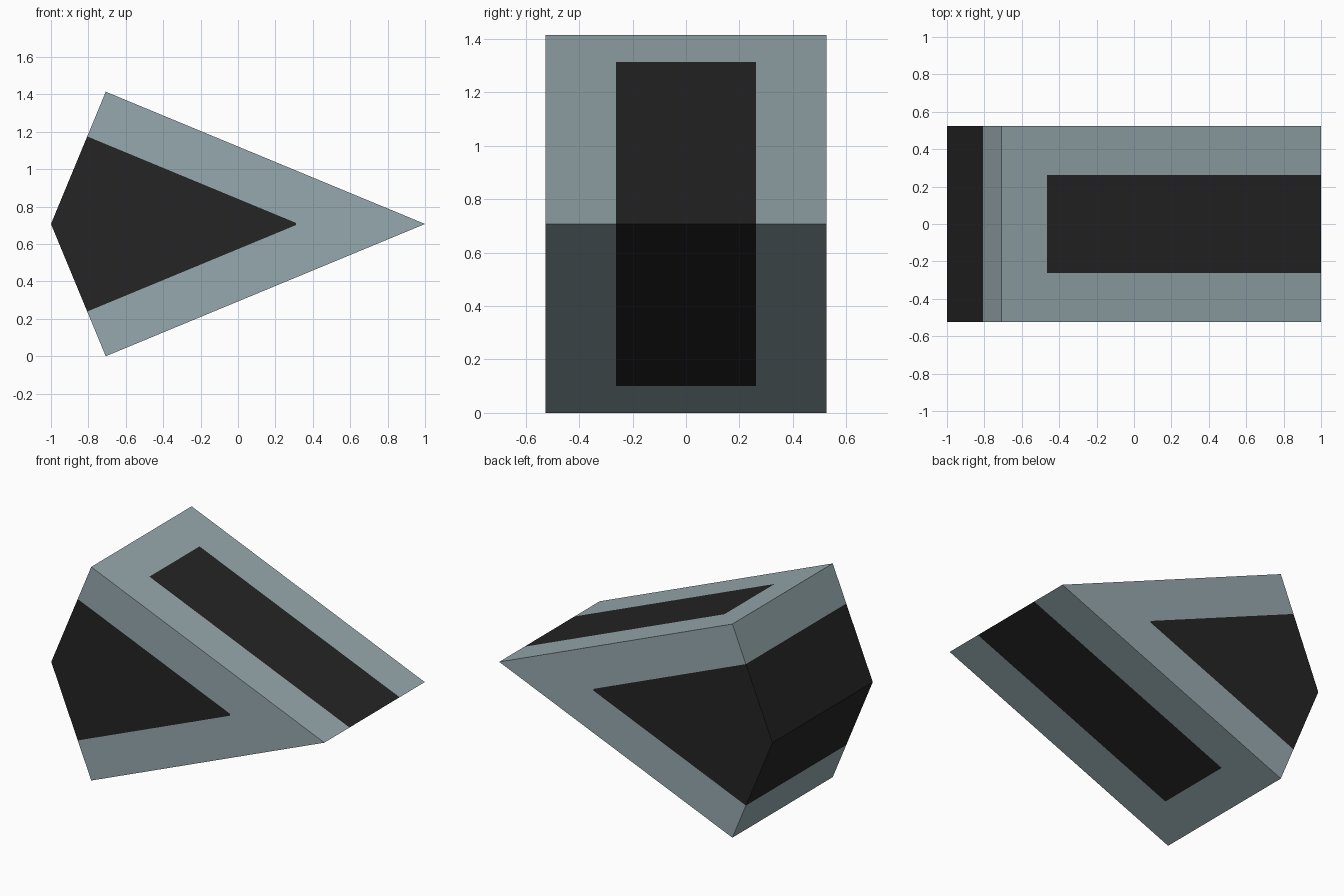
import bpy, bmesh

if "Cube" in bpy.data.objects:
    bpy.data.objects.remove(bpy.data.objects["Cube"])

MID, HALF = 0.7071, 0.525      # centre height, half depth
SLOPE = 0.41421                # slope of the long sides
TIP, TRIM = 0.324, 0.31        # dark end panel: meeting point, blunted tip
STRIP_Y, STRIP_X = 0.262, -0.465


def material(name, rgb):
    m = bpy.data.materials.new(name)
    m.diffuse_color = (*rgb, 1)
    m.use_nodes = True
    m.node_tree.nodes["Principled BSDF"].inputs["Base Color"].default_value = m.diffuse_color
    return m


def is_end(f):
    return abs(f.normal.y) > 0.9


def is_long(f):
    return not is_end(f) and f.normal.x > 0


def is_panel(f):
    return not is_long(f)


def cut(bm, rule, co, no):
    """Split the faces chosen by a rule along a plane."""
    bm.normal_update()
    faces = [f for f in bm.faces if rule(f)]
    geom = set(faces)
    for f in faces:
        geom.update(f.edges)
        geom.update(f.verts)
    bmesh.ops.bisect_plane(bm, geom=list(geom), dist=1e-5, plane_co=co, plane_no=no)


# Kite-shaped prism
bm = bmesh.new()
profile = [(-1, MID), (-0.7071, 0), (1, MID), (-0.7071, 2 * MID)]
face = bm.faces.new([bm.verts.new((x, -HALF, z)) for x, z in profile])
ext = bmesh.ops.extrude_face_region(bm, geom=[face], use_keep_orig=True)
bmesh.ops.translate(bm, vec=(0, 2 * HALF, 0),
                    verts=[g for g in ext["geom"] if isinstance(g, bmesh.types.BMVert)])
bmesh.ops.recalc_face_normals(bm, faces=bm.faces[:])

# Outlines of the dark panels
for s in (-1, 1):
    cut(bm, is_panel, (TIP, 0, MID), (SLOPE, 0, s))
    cut(bm, is_long, (0, s * STRIP_Y, 0), (0, 1, 0))
cut(bm, is_end, (TRIM, 0, 0), (1, 0, 0))
cut(bm, is_long, (STRIP_X, 0, 0), (1, 0, 0))

# Paint the panels
bm.normal_update()
for f in bm.faces:
    c = f.calc_center_median()
    if is_long(f):
        dark = abs(c.y) < STRIP_Y and c.x > STRIP_X
    else:
        dark = c.x + abs(c.z - MID) / SLOPE < TIP and c.x < TRIM
    f.material_index = int(dark)

mesh = bpy.data.meshes.new("kite_wedge")
bm.to_mesh(mesh)
bm.free()
mesh.materials.append(material("grey blue", (0.305, 0.392, 0.418)))
mesh.materials.append(material("near black", (0.018, 0.018, 0.018)))
bpy.context.collection.objects.link(bpy.data.objects.new("kite_wedge", mesh))
